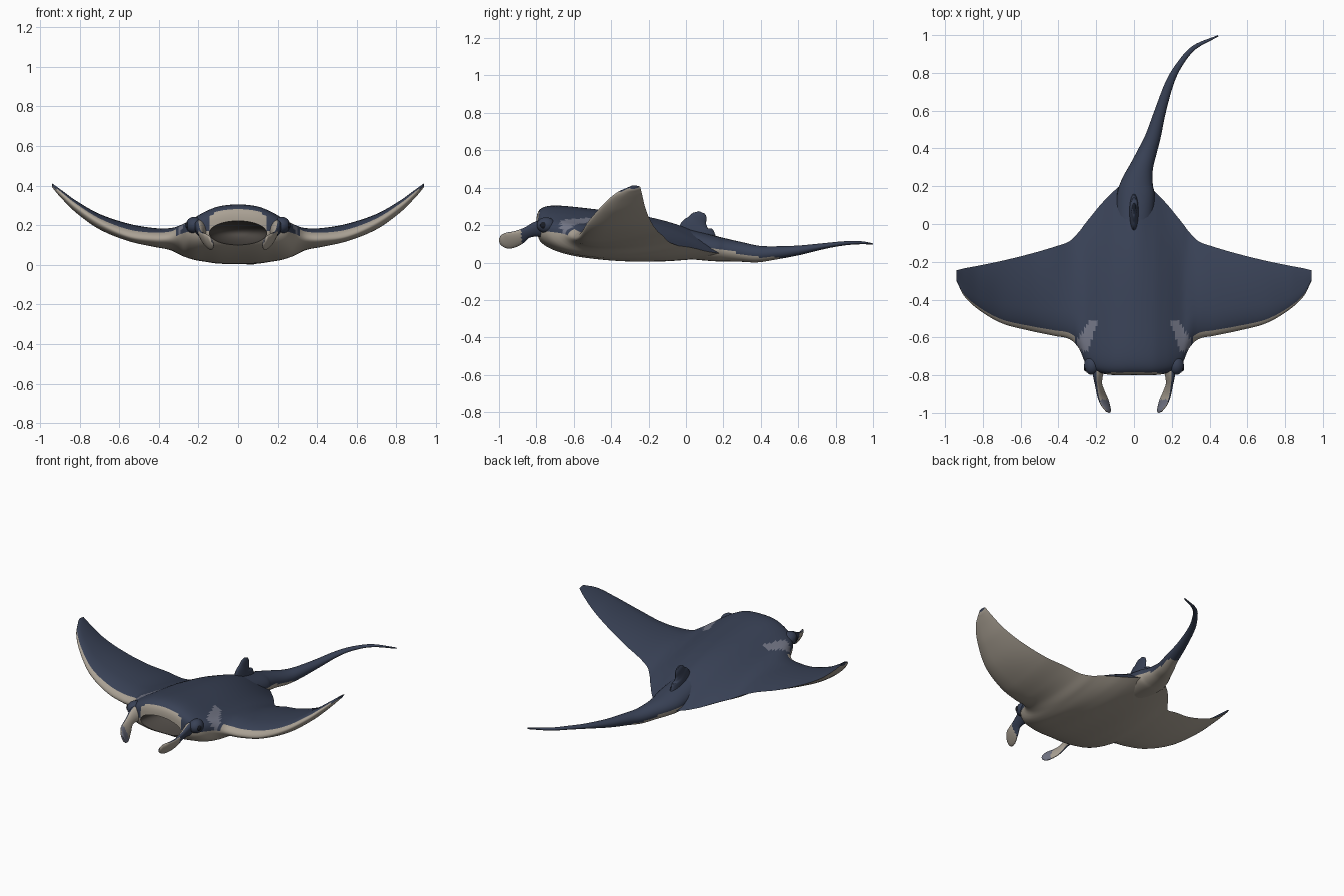
import bpy, bmesh, math
from mathutils import Vector

old = bpy.data.objects.get("Cube")
if old:
    bpy.data.objects.remove(old, do_unlink=True)


def material(name, rgb):
    m = bpy.data.materials.new(name)
    m.use_nodes = True
    m.diffuse_color = (*rgb, 1)
    node = next(n for n in m.node_tree.nodes if n.type == 'BSDF_PRINCIPLED')
    node.inputs["Base Color"].default_value = (*rgb, 1)
    node.inputs["Roughness"].default_value = 0.7
    return m


NAVY, BEIGE, GREY, MOUTH, BLACK = range(5)
MATS = [material("navy skin", (0.04, 0.053, 0.092)),
        material("pale belly", (0.40, 0.355, 0.295)),
        material("grey patch", (0.17, 0.18, 0.235)),
        material("mouth lining", (0.075, 0.066, 0.058)),
        material("eye black", (0.01, 0.012, 0.018))]


def spline(keys, v):
    """Smooth interpolation of rows whose first entry is the parameter."""
    last = len(keys) - 1
    i = max(j for j in range(last) if j == 0 or keys[j][0] <= v)
    a, b = keys[i], keys[i + 1]
    h = b[0] - a[0]
    t = (v - a[0]) / h

    def slope(j, c):
        if j == 0:
            return 0
        p, q = keys[j - 1], keys[min(j + 1, last)]
        return (q[c] - p[c]) / (q[0] - p[0])
    return [(2*t**3 - 3*t*t + 1) * a[c] + (t**3 - 2*t*t + t) * h * slope(i, c)
            + (3*t*t - 2*t**3) * b[c] + (t**3 - t*t) * h * slope(i + 1, c)
            for c in range(1, len(a))]


def finish(name, bm):
    bmesh.ops.recalc_face_normals(bm, faces=bm.faces)
    mesh = bpy.data.meshes.new(name)
    bm.to_mesh(mesh)
    bm.free()
    for m in MATS:
        mesh.materials.append(m)
    ob = bpy.data.objects.new(name, mesh)
    bpy.context.collection.objects.link(ob)
    return ob


def smooth(ob, degrees=50):
    bpy.ops.object.select_all(action='DESELECT')
    ob.select_set(True)
    bpy.context.view_layer.objects.active = ob
    bpy.ops.object.shade_smooth_by_angle(angle=math.radians(degrees))


def loft(bm, rings, rule=None):
    loops = [[bm.verts.new(p) for p in ring] for ring in rings]
    n = len(loops[0])
    for i, (r, s) in enumerate(zip(loops, loops[1:])):
        for j in range(n):
            f = bm.faces.new((r[j], r[(j + 1) % n], s[(j + 1) % n], s[j]))
            if rule:
                f.material_index = rule(f.calc_center_median(), j)
    bm.faces.new(loops[0])
    bm.faces.new(loops[-1])


def tube(name, rows, hint, rule, steps=6, sides=24):
    """Elliptical sections (x, y, z, half width, half height) along a path."""
    keys = [(i, *r) for i, r in enumerate(rows)]
    top = len(rows) - 1
    rings = []
    for i in range(top * steps + 1):
        v = i / steps
        x, y, z, a, b = spline(keys, v)
        ahead = Vector(spline(keys, min(v + .1, top))[:3])
        tangent = (ahead - Vector(spline(keys, max(v - .1, 0))[:3])).normalized()
        side = Vector(hint)
        side = (side - tangent * side.dot(tangent)).normalized()
        up = tangent.cross(side)
        angles = [math.tau * k / sides for k in range(sides)]
        rings.append([Vector((x, y, z)) + side * a * math.cos(w) + up * b * math.sin(w)
                      for w in angles])
    bm = bmesh.new()
    loft(bm, rings)
    bmesh.ops.recalc_face_normals(bm, faces=bm.faces)
    for f in bm.faces:
        f.material_index = rule(f.calc_center_median(), f.normal)
    ob = finish(name, bm)
    smooth(ob)
    return ob


def ball(name, centre, radii, mat, detail=32):
    bm = bmesh.new()
    bmesh.ops.create_uvsphere(bm, u_segments=detail, v_segments=detail // 2, radius=1)
    for v in bm.verts:
        v.co = Vector([c + r * p for c, r, p in zip(centre, radii, v.co)])
    for f in bm.faces:
        f.material_index = mat
    ob = finish(name, bm)
    smooth(ob)
    return ob


# Body and wings: span, leading y, trailing y, leading z, trailing z, top z, bottom z
SPAN = [(0, -.80, .25, .17, .05, .285, .02),
        (.10, -.80, .18, .17, .05, .275, .022),
        (.17, -.79, .11, .17, .06, .25, .03),
        (.22, -.77, .05, .17, .075, .225, .035),
        (.26, -.73, 0, .165, .085, .205, .045),
        (.29, -.66, -.04, .155, .09, .195, .055),
        (.34, -.61, -.09, .135, .11, .185, .075),
        (.42, -.592, -.12, .13, .14, .185, .09),
        (.55, -.565, -.158, .145, .175, .205, .12),
        (.70, -.525, -.195, .21, .235, .255, .18),
        (.82, -.455, -.22, .29, .30, .325, .265),
        (.90, -.38, -.235, .36, .365, .383, .345),
        (.94, -.30, -.245, .40, .405, .412, .393)]
CHORD, HALF, CREST = 32, 78, .3


def bulge(t, front, back):
    if t < CREST:
        return max(0, 1 - (1 - t / CREST) ** front) ** (1 / front)
    return 1 - ((t - CREST) / (1 - CREST)) ** back


def section(x):
    lead, trail, zl, zt, top, bottom = spline(SPAN, abs(x))
    head = max(0, 1 - (abs(x) / .32) ** 2)
    crest_z = zl + (zt - zl) * CREST
    ring = []
    for j in range(2 * CHORD):
        upper = j <= CHORD
        t = ((j if upper else 2 * CHORD - j) / CHORD) ** 2
        z = zl + (zt - zl) * t
        if upper:
            z += (top - crest_z) * bulge(t, 2 + 3 * head, 2 + head)
        else:
            z -= (crest_z - bottom) * bulge(t, 2 + .5 * head, 2)
        ring.append((x, lead + (trail - lead) * t, z))
    return ring


def body_colour(c, j):
    x, back = abs(c.x), -.5 - c.y
    if j >= CHORD:
        return BEIGE
    if x < .15 and c.y < -.787:
        return BEIGE
    inner = .19 + .3 * back
    if 0 < back < .17 and inner < x < inner + min(.03 + .45 * back, .075):
        return GREY
    if .31 < x < .92 and ((j + .5) / CHORD) ** 2 < .07:
        return BEIGE
    return NAVY


bm = bmesh.new()
loft(bm, [section(.94 * i / HALF) for i in range(-HALF, HALF + 1)], body_colour)
body = finish("body_and_wings", bm)

# Mouth cavity
cutter = ball("mouth_cutter", (0, -.83, .16), (.147, .24, .062), MOUTH, 48)
cutter.hide_render = True
cut = body.modifiers.new("mouth", 'BOOLEAN')
cut.operation = 'DIFFERENCE'
cut.solver = 'EXACT'
cut.material_mode = 'TRANSFER'
cut.object = cutter
bpy.ops.object.select_all(action='DESELECT')
body.select_set(True)
bpy.context.view_layer.objects.active = body
bpy.ops.object.modifier_apply(modifier=cut.name)
bpy.data.objects.remove(cutter, do_unlink=True)
smooth(body)

# Whip tail, curving sideways, with a pale underside near the root
tube("tail", [(0, 0, .10, .10, .08), (.01, .15, .075, .10, .068),
              (.018, .22, .066, .084, .06), (.04, .30, .056, .062, .052),
              (.07, .38, .046, .05, .045), (.1, .46, .05, .041, .037),
              (.14, .60, .065, .03, .026), (.19, .75, .09, .022, .015),
              (.245, .85, .103, .016, .011), (.32, .935, .106, .012, .008),
              (.445, .996, .10, .004, .004)], (1, 0, 0),
     lambda c, n: BEIGE if n.z < -.15 - max(0, c.y - .3) * 3 and c.y < .5 else NAVY)

# Dorsal fin
tube("dorsal_fin", [(0, .06, .10, .03, .11), (0, .05, .18, .022, .09),
                    (0, .06, .22, .015, .055), (0, .077, .25, .011, .038),
                    (0, .085, .268, .004, .018)], (1, 0, 0), lambda c, n: NAVY)

# Paired head fins and eyes
for s, label in ((1, "left"), (-1, "right")):
    def fin_colour(c, n, s=s):
        outward = n.x * s
        if c.y > -.88 and (outward > -.2 or c.y > -.78):
            return NAVY
        if c.y > -.96 and n.z > .55 and outward > 0:
            return NAVY
        return GREY if c.y < -.93 and outward < -.3 else BEIGE

    tube(label + "_head_fin",
         [(s * .185, -.72, .18, .045, .055), (s * .19, -.79, .18, .026, .045),
          (s * .187, -.85, .16, .016, .032), (s * .174, -.90, .132, .014, .043),
          (s * .153, -.95, .117, .013, .047), (s * .137, -.985, .117, .01, .032),
          (s * .13, -.998, .119, .004, .012)], (s, 0, -.4), fin_colour)
    ball(label + "_eye_bulge", (s * .222, -.748, .2), (.042, .05, .042), NAVY)
    ball(label + "_eye", (s * .256, -.762, .2), (.01, .018, .018), BLACK, 16)
